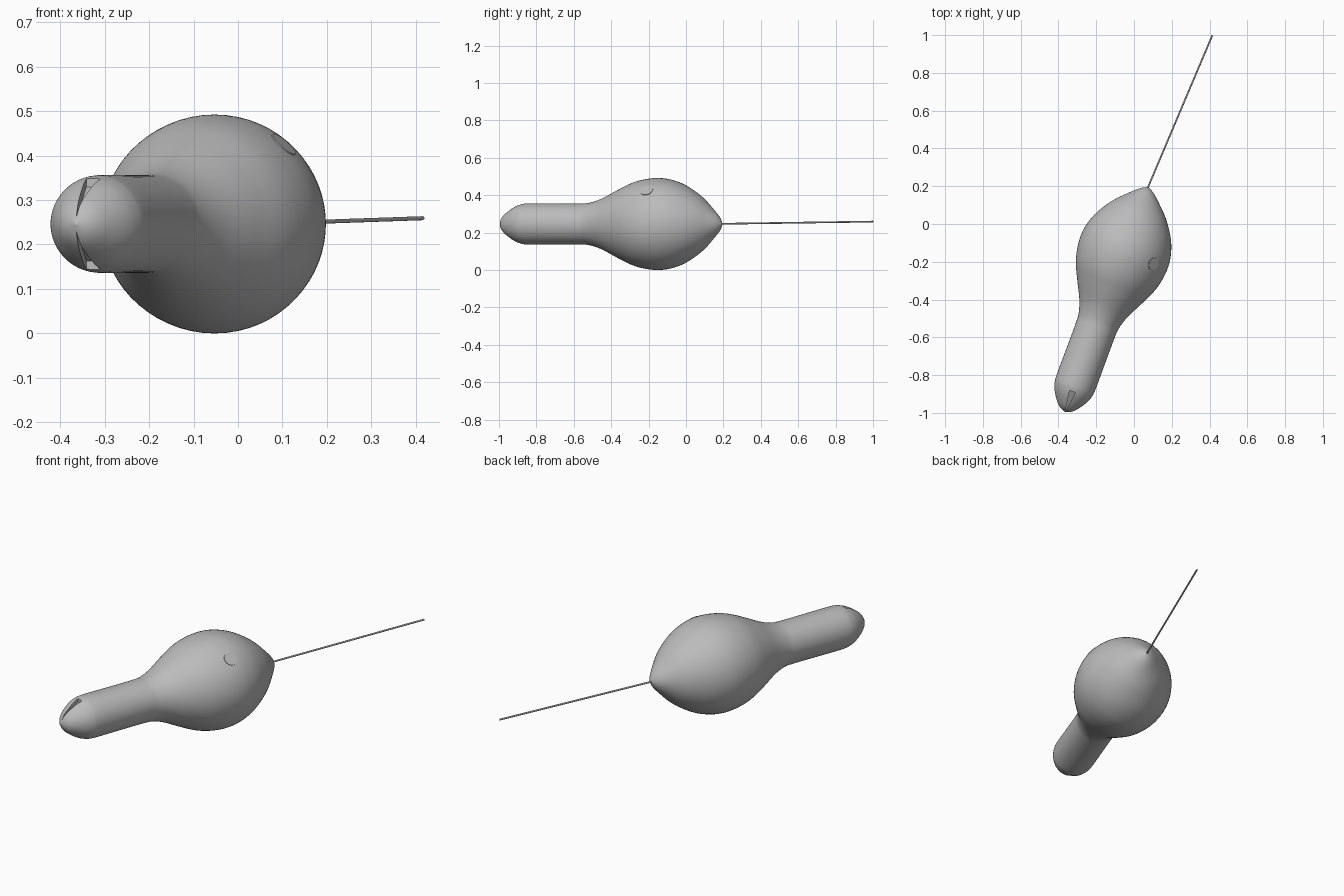
import bpy, bmesh, math
from mathutils import Vector, Matrix

cube = bpy.data.objects.get("Cube")
if cube:
    bpy.data.objects.remove(cube, do_unlink=True)

grey = bpy.data.materials.new("mid grey")
grey.use_nodes = True
colour = (0.5, 0.5, 0.5, 1)
grey.diffuse_color = colour
grey.node_tree.nodes["Principled BSDF"].inputs["Base Color"].default_value = colour

# Local frame: origin at the nose tip, +Y runs back along the body
NOSE = Vector((-0.365, -0.995, 0.246))
FRAME = Matrix.Translation(NOSE) @ Matrix.Rotation(math.radians(-20.3), 4, 'Z')


def make_object(name, bm, matrix=FRAME):
    bmesh.ops.recalc_face_normals(bm, faces=bm.faces)
    mesh = bpy.data.meshes.new(name)
    bm.to_mesh(mesh)
    bm.free()
    mesh.materials.append(grey)
    obj = bpy.data.objects.new(name, mesh)
    obj.matrix_world = matrix
    bpy.context.collection.objects.link(obj)
    return obj


def smooth(obj, angle):
    bpy.ops.object.select_all(action='DESELECT')
    obj.select_set(True)
    bpy.context.view_layer.objects.active = obj
    bpy.ops.object.shade_smooth_by_angle(angle=math.radians(angle))


def spline(points, steps=5):
    """Smooth curve through the profile points."""
    pts = [Vector(p) for p in points]
    pts = [pts[0]] + pts + [pts[-1]]
    out = []
    for a, b, c, d in zip(pts, pts[1:], pts[2:], pts[3:]):
        for i in range(steps):
            t = i / steps
            out.append(b + 0.5 * t * (c - a + t * (2*a - 5*b + 4*c - d + t * (3*(b - c) + d - a))))
    return out + [pts[-1]]


def lathe(profile, sides):
    """Spin (distance, radius) points round the Y axis."""
    bm = bmesh.new()
    verts = [bm.verts.new((r, s, 0)) for s, r in profile]
    edges = [bm.edges.new(pair) for pair in zip(verts, verts[1:])]
    bmesh.ops.spin(bm, geom=verts + edges, cent=(0, 0, 0), axis=(0, 1, 0),
                   angle=math.tau, steps=sides, use_merge=True)
    bmesh.ops.remove_doubles(bm, verts=bm.verts, dist=0.00005)
    return bm


# Body: rounded nose, straight neck, round belly and pointed rear
profile = [(0, 0), (0.012, 0.03), (0.035, 0.056), (0.08, 0.087), (0.12, 0.104),
           (0.165, 0.11), (0.3, 0.11), (0.46, 0.11), (0.52, 0.115), (0.59, 0.138),
           (0.68, 0.183), (0.76, 0.22), (0.83, 0.239), (0.9, 0.246), (0.97, 0.238),
           (1.05, 0.209), (1.14, 0.15), (1.21, 0.082), (1.25, 0.037), (1.269, 0)]
body = make_object("body", lathe(spline(profile), 64))

# Wedge grooves on the top and bottom of the nose
for name, side in (("top_groove_cutter", 1), ("bottom_groove_cutter", -1)):
    bm = bmesh.new()
    floor = [(0, 0.004, 0.01), (0.017, 0.115, 0.083), (-0.017, 0.115, 0.083)]
    low = [bm.verts.new((x, y, side * z)) for x, y, z in floor]
    high = [bm.verts.new((x, y, side * 0.2)) for x, y, z in floor]
    bm.faces.new(low)
    bm.faces.new(high)
    for i in range(3):
        j = (i + 1) % 3
        bm.faces.new((low[i], low[j], high[j], high[i]))
    cutter = make_object(name, bm)
    cutter.hide_render = True
    cutter.hide_set(True)
    cut = body.modifiers.new(name, 'BOOLEAN')
    cut.operation = 'DIFFERENCE'
    cut.solver = 'EXACT'
    cut.object = cutter

# Bake the grooves into the body, then drop the cutters
bpy.context.view_layer.update()
baked = bpy.data.meshes.new_from_object(body.evaluated_get(bpy.context.evaluated_depsgraph_get()))
body.modifiers.clear()
body.data = baked
for name in ("top_groove_cutter", "bottom_groove_cutter"):
    bpy.data.objects.remove(bpy.data.objects[name], do_unlink=True)
smooth(body, 40)

# Small round button on the upper left of the belly
bm = bmesh.new()
bmesh.ops.create_cone(bm, cap_ends=True, segments=32, radius1=0.036, radius2=0.034, depth=0.012)
tilt = Matrix.Rotation(math.radians(43), 4, 'Y') @ Matrix.Translation((0, 0, 0.24))
button = make_object("button", bm, FRAME @ Matrix.Translation((0, 0.898, 0)) @ tilt)
smooth(button, 40)

# Thin straight tail
start, end = Vector((0.07, 0.185, 0.247)), Vector((0.415, 1.0, 0.259))
span = end - start
bm = bmesh.new()
bmesh.ops.create_cone(bm, cap_ends=True, segments=16, radius1=0.0045, radius2=0.0045,
                      depth=span.length)
placing = Matrix.Translation((start + end) / 2) @ span.to_track_quat('Z', 'Y').to_matrix().to_4x4()
tail = make_object("tail", bm, placing)
smooth(tail, 40)
